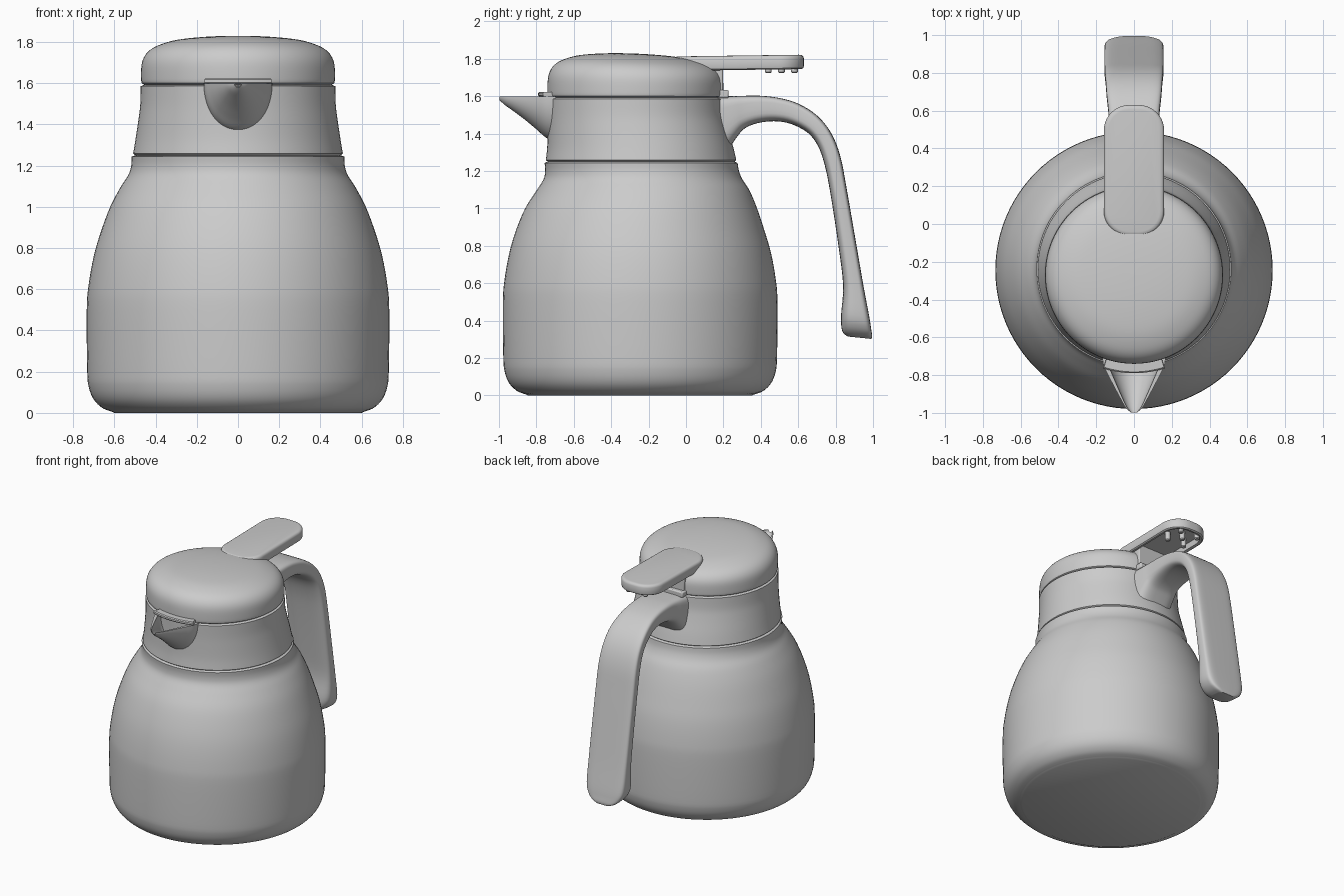
import bpy, bmesh, math
from math import sin, cos, pi

if "Cube" in bpy.data.objects:
    bpy.data.objects.remove(bpy.data.objects["Cube"])


def loft(name, rings, angle=35):
    """Skin closed rings of equal length, cap both ends and shade smooth."""
    bm = bmesh.new()
    vs = [[bm.verts.new(p) for p in ring] for ring in rings]
    n = len(rings[0])
    for a, b in zip(vs, vs[1:]):
        for i in range(n):
            j = (i + 1) % n
            bm.faces.new((a[i], a[j], b[j], b[i]))
    bm.faces.new(vs[0])
    bm.faces.new(vs[-1])
    bmesh.ops.remove_doubles(bm, verts=bm.verts, dist=1e-5)
    bmesh.ops.recalc_face_normals(bm, faces=bm.faces)
    me = bpy.data.meshes.new(name)
    bm.to_mesh(me)
    bm.free()
    ob = bpy.data.objects.new(name, me)
    bpy.context.collection.objects.link(ob)
    bpy.ops.object.select_all(action='DESELECT')
    ob.select_set(True)
    bpy.context.view_layer.objects.active = ob
    bpy.ops.object.shade_smooth_by_angle(angle=math.radians(angle))
    return ob


def smooth(pts, steps=4):
    """Catmull-Rom interpolation of tuples of any size."""
    out = []
    for i in range(len(pts) - 1):
        p0, p1 = pts[max(i - 1, 0)], pts[i]
        p2, p3 = pts[i + 1], pts[min(i + 2, len(pts) - 1)]
        for s in range(steps):
            t = s / steps
            out.append(tuple(
                0.5 * (2 * b + (c - a) * t + (2 * a - 5 * b + 4 * c - d) * t * t
                       + (3 * b - a - 3 * c + d) * t ** 3)
                for a, b, c, d in zip(p0, p1, p2, p3)))
    return out + [pts[-1]]


def circle(r, z, cy, tilt=0.0, n=96):
    ring = []
    for i in range(n):
        a = 2 * pi * i / n
        y = cy + r * sin(a)
        ring.append((r * cos(a), y, z - tilt * (y + 0.35)))
    return ring


# Body: (radius, height, centre y)
C = -0.245
body = [(0.62, 0.008, C), (0.66, 0.025, C), (0.70, 0.065, C), (0.724, 0.125, C),
        (0.732, 0.21, C), (0.734, 0.5, C), (0.725, 0.62, C), (0.70, 0.76, C),
        (0.665, 0.88, C), (0.62, 1.0, -0.24), (0.57, 1.095, -0.23),
        (0.532, 1.155, -0.23), (0.518, 1.20, -0.235), (0.516, 1.243, -0.24)]
body = [(0.60, 0, C), (0.612, 0.006, C)] + smooth(body) + [(0.50, 1.25, -0.24)]
loft("body", [circle(*p) for p in body])

# Neck leans slightly towards the spout
neck = [(0.509, 1.258, -0.24), (0.497, 1.33, -0.245), (0.482, 1.43, -0.258),
        (0.474, 1.50, -0.266), (0.472, 1.585, -0.27)]
neck = [(0.497, 1.249, -0.24)] + smooth(neck) + [(0.455, 1.592, -0.27)]
loft("neck", [circle(*p) for p in neck])

# Domed lid, tilted a little towards the back
lid = [(0.467, 1.60), (0.470, 1.62), (0.468, 1.69), (0.452, 1.735), (0.42, 1.768),
       (0.37, 1.792), (0.30, 1.811), (0.20, 1.823), (0.10, 1.829), (0.002, 1.831)]
lid = [(0.452, 1.590)] + smooth(lid)
loft("lid", [circle(r, z, -0.27, 0.04 * (z - 1.59) / 0.24) for r, z in lid])


# Spout: open channel narrowing to the tip; (y, half width, depth)
def spout_ring(y, w, d):
    arc = [pi * i / 24 for i in range(25)]
    outer = [(w * cos(a), y, 1.598 - d * sin(a)) for a in arc]
    inner = [(0.83 * w * cos(a), y, 1.598 - 0.82 * d * sin(a)) for a in reversed(arc)]
    return outer + inner


spout = [(-0.68, 0.168, 0.25), (-0.745, 0.162, 0.222), (-0.80, 0.137, 0.175),
         (-0.86, 0.106, 0.125), (-0.92, 0.074, 0.08), (-0.97, 0.045, 0.044),
         (-0.998, 0.018, 0.018)]
loft("spout", [spout_ring(*p) for p in smooth(spout)])


# Curved flap over the spout
def sector(r0, r1, half, z, n=16):
    arc = [-half + 2 * half * i / n for i in range(n + 1)]
    pts = [(r1, a) for a in arc] + [(r0, a) for a in reversed(arc)]
    return [(r * sin(a), -0.27 - r * cos(a), z) for r, a in pts]


loft("spout_flap", [sector(0.42, 0.515, 0.32, 1.598), sector(0.42, 0.52, 0.32, 1.604),
                    sector(0.42, 0.52, 0.32, 1.617), sector(0.42, 0.513, 0.315, 1.623)])


# Handle: flat outer face, rounder inner face
def handle_ring(yo, zo, yi, zi, w, n=40):
    ring = []
    for i in range(n):
        a = 2 * pi * i / n
        c, s = cos(a), sin(a)
        e = 0.35 if s > 0 else 0.6
        x = w * math.copysign(abs(c) ** e, c)
        u = 0.5 + 0.5 * math.copysign(abs(s) ** e, s)
        ring.append((x, yi + (yo - yi) * u, zi + (zo - zi) * u))
    return ring


# (outer y, outer z, inner y, inner z, half width)
handle = [(0.15, 1.597, 0.21, 1.29, 0.15), (0.24, 1.60, 0.275, 1.385, 0.14),
          (0.31, 1.602, 0.315, 1.428, 0.132), (0.40, 1.602, 0.38, 1.455, 0.13),
          (0.50, 1.59, 0.47, 1.466, 0.13), (0.60, 1.56, 0.56, 1.452, 0.135),
          (0.70, 1.497, 0.65, 1.405, 0.145), (0.775, 1.405, 0.705, 1.335, 0.15),
          (0.825, 1.28, 0.742, 1.23, 0.155), (0.86, 1.10, 0.772, 1.08, 0.157),
          (0.912, 0.80, 0.815, 0.80, 0.157), (0.95, 0.58, 0.84, 0.59, 0.157),
          (0.98, 0.42, 0.83, 0.44, 0.155), (0.99, 0.355, 0.83, 0.375, 0.135),
          (0.995, 0.32, 0.84, 0.335, 0.10), (0.992, 0.302, 0.865, 0.315, 0.06)]
loft("handle", [handle_ring(*p) for p in smooth(handle)], 40)


# Thumb lever: rounded plate with a hollow underside
def lever_ring(inset, z, y0=-0.065, y1=0.63, w=0.16, r=0.135, n=10):
    ring = []
    for k, (sx, cy) in enumerate([(1, y1 - r), (-1, y1 - r), (-1, y0 + r), (1, y0 + r)]):
        for i in range(n + 1):
            a = (k + i / n) * pi / 2
            y = cy + (r - inset) * sin(a)
            ring.append((sx * (w - r) + (r - inset) * cos(a), y, z + 0.014 * y))
    return ring


lever = [(0.034, 1.782), (0.030, 1.740), (0.012, 1.736), (0.003, 1.742), (0, 1.752),
         (0, 1.795), (0.004, 1.805), (0.012, 1.811), (0.025, 1.813)]
loft("thumb_lever", [lever_ring(*p) for p in lever])

# Pegs under the lever
for i, (x, y) in enumerate([(-0.07, 0.44), (0.07, 0.44), (0, 0.51), (-0.07, 0.58), (0.07, 0.58)]):
    loft(f"lever_peg_{i + 1}", [[(x + px, py, pz) for px, py, pz in circle(r, z, y, n=16)]
                                for r, z in [(0.018, 1.80), (0.018, 1.73), (0.013, 1.724)]])


# Lever bracket and hinge tab at the back of the lid
def block(name, w, y0, y1, z0, z1):
    ob = loft(name, [[(-w, y0, z), (w, y0, z), (w, y1, z), (-w, y1, z)] for z in (z0, z1)])
    bev = ob.modifiers.new("bevel", 'BEVEL')
    bev.width, bev.segments = 0.008, 2


block("lever_bracket", 0.12, 0.05, 0.198, 1.60, 1.79)
block("hinge_tab", 0.13, 0.08, 0.228, 1.59, 1.632)
